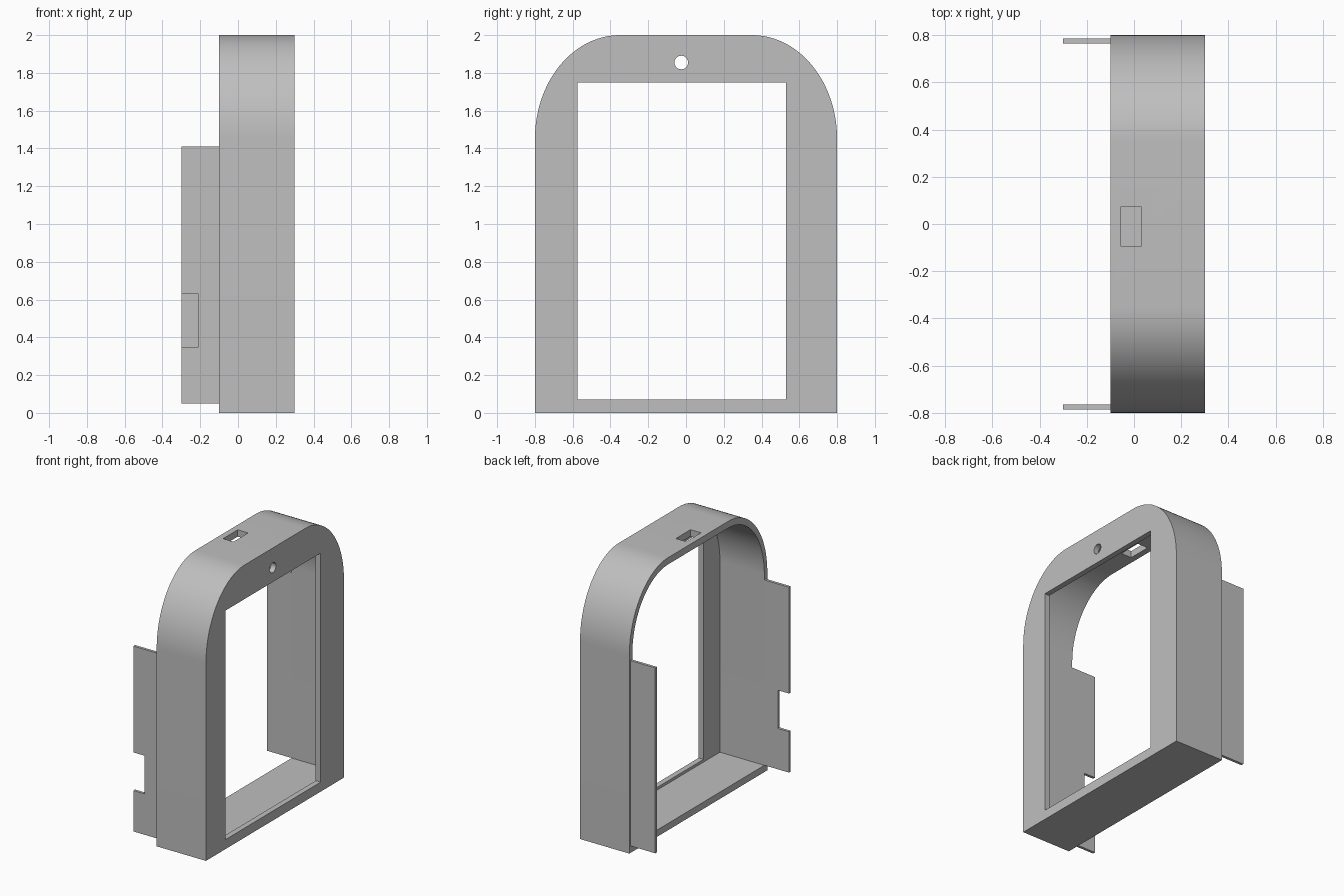
import bpy, bmesh, math
from mathutils import Vector

cube = bpy.data.objects.get("Cube")
if cube:
    bpy.data.objects.remove(cube, do_unlink=True)

grey = bpy.data.materials.new("plain_grey")
grey.use_nodes = True
colour = (0.52, 0.52, 0.52, 1)
grey.diffuse_color = colour
grey.node_tree.nodes["Principled BSDF"].inputs["Base Color"].default_value = colour


def prism(name, points, direction):
    """Extrude a closed outline of 3D points along a direction."""
    bm = bmesh.new()
    face = bm.faces.new([bm.verts.new(p) for p in points])
    out = bmesh.ops.extrude_face_region(bm, geom=[face])
    moved = [v for v in out["geom"] if isinstance(v, bmesh.types.BMVert)]
    bmesh.ops.translate(bm, verts=moved, vec=Vector(direction))
    bmesh.ops.recalc_face_normals(bm, faces=bm.faces)
    mesh = bpy.data.meshes.new(name)
    bm.to_mesh(mesh)
    bm.free()
    mesh.materials.append(grey)
    obj = bpy.data.objects.new(name, mesh)
    bpy.context.collection.objects.link(obj)
    return obj


def box(name, x0, x1, y0, y1, z0, z1):
    outline = [(x0, y0, z0), (x0, y1, z0), (x0, y1, z1), (x0, y0, z1)]
    return prism(name, outline, (x1 - x0, 0, 0))


def arch(x, half, bottom, top, steps=24):
    """Rectangle with two large elliptical upper corners."""
    cy, cz = 0.35, 1.45
    arc = [(cy + (half - cy) * math.cos(a), cz + (top - cz) * math.sin(a))
           for a in (math.pi / 2 * i / steps for i in range(steps + 1))]
    side = [(half, bottom)] + arc
    return [(x, y, z) for y, z in side] + [(x, -y, z) for y, z in reversed(side)]


def activate(obj):
    bpy.ops.object.select_all(action="DESELECT")
    obj.select_set(True)
    bpy.context.view_layer.objects.active = obj


# Arched housing, open at the back
housing = prism("housing", arch(-0.1, 0.8, 0, 2), (0.4, 0, 0))

# Cavity, window, round hole and top slot
circle = [(0.2, -0.025 + 0.036 * math.cos(a), 1.855 + 0.036 * math.sin(a))
          for a in (math.tau * i / 32 for i in range(32))]
cutters = [
    prism("cavity_cutter", arch(-0.2, 0.765, 0.05, 1.95), (0.46, 0, 0)),
    box("window_cutter", 0.2, 0.4, -0.575, 0.53, 0.07, 1.75),
    prism("hole_cutter", circle, (0.2, 0, 0)),
    box("slot_cutter", -0.055, 0.03, -0.095, 0.075, 1.9, 2.1),
]
activate(housing)
for cutter in cutters:
    cutter.hide_render = True
    mod = housing.modifiers.new(cutter.name, "BOOLEAN")
    mod.operation = "DIFFERENCE"
    mod.solver = "EXACT"
    mod.object = cutter
    bpy.ops.object.modifier_apply(modifier=mod.name)
for cutter in cutters:
    bpy.data.objects.remove(cutter, do_unlink=True)
activate(housing)
bpy.ops.object.shade_smooth_by_angle(angle=math.radians(30))

# Side flanges; only one has a notch in its free edge
plain = [(-0.1, 0.05), (-0.1, 1.41), (-0.3, 1.41), (-0.3, 0.05)]
notch = [(-0.3, 0.63), (-0.21, 0.63), (-0.21, 0.35), (-0.3, 0.35)]
notched = plain[:3] + notch + plain[3:]
for name, outline, y in (("plain_flange", plain, 0.765),
                         ("notched_flange", notched, -0.785)):
    prism(name, [(x, y, z) for x, z in outline], (0, 0.02, 0))
